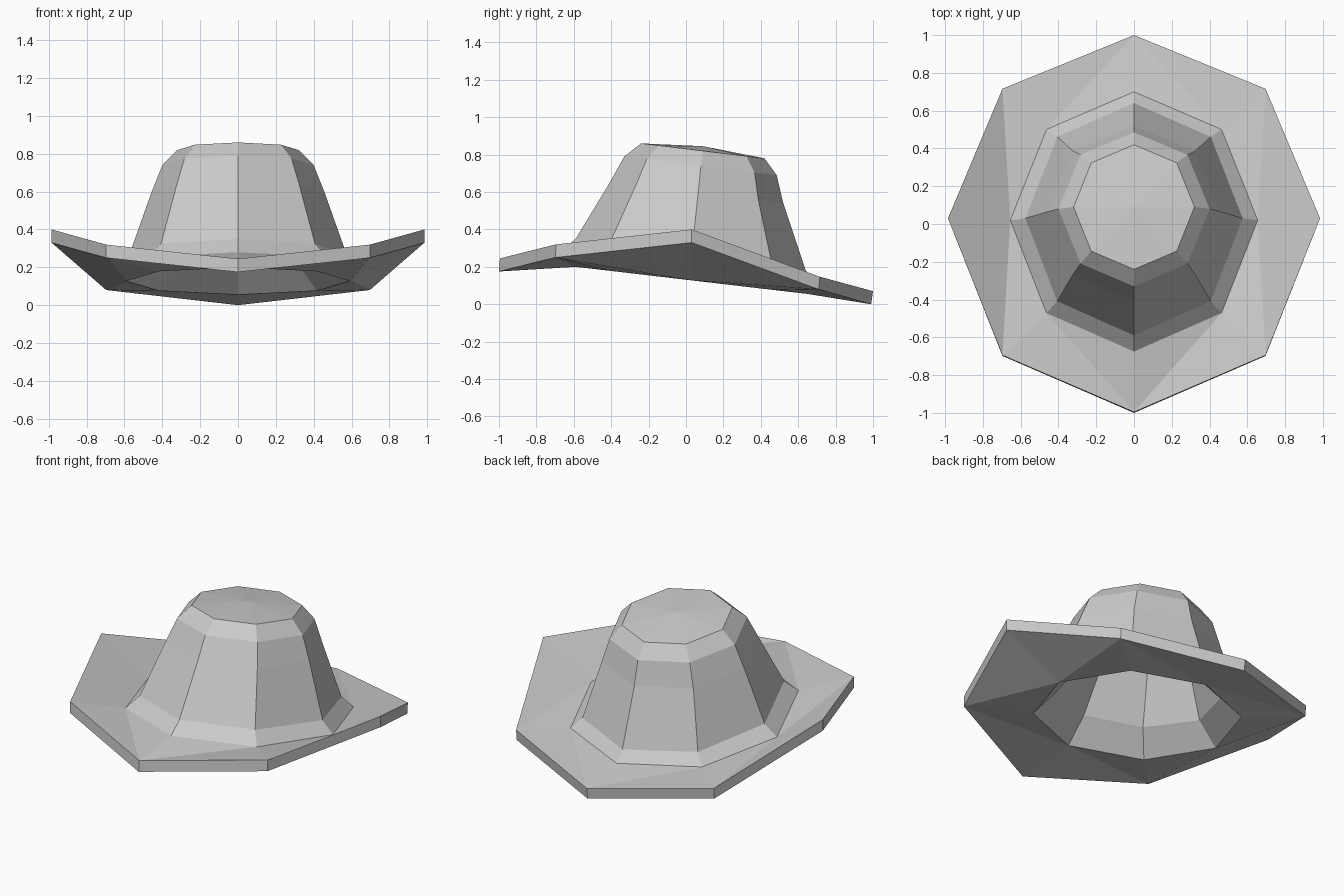
import bpy, bmesh, math

if "Cube" in bpy.data.objects:
    bpy.data.objects.remove(bpy.data.objects["Cube"])

# Each ring is half an octagon, front to back on the +x side (mirrored later).
# (half width, front y, side y, back y, [5 heights from front to back])
def slope(front, back):
    return [front + (back - front) * t for t in (0, 0.146, 0.5, 0.854, 1)]

RINGS = [
    (0.59, -0.59, 0.03, 0.65, slope(0.20, 0.055)),              # lower opening
    (0.985, -1.00, 0.03, 0.99, [0.175, 0.25, 0.33, 0.08, 0.0]),  # brim edge, bottom
    (0.985, -0.995, 0.03, 1.00, [0.245, 0.32, 0.40, 0.147, 0.07]),  # brim edge, top
    (0.655, -0.675, 0.02, 0.70, slope(0.28, 0.115)),            # foot of crown
    (0.575, -0.59, 0.03, 0.64, slope(0.35, 0.18)),              # crown base
    (0.457, -0.405, 0.065, 0.52, slope(0.655, 0.54)),           # crown middle
    (0.40, -0.33, 0.08, 0.485, slope(0.79, 0.69)),              # shoulder
    (0.32, -0.24, 0.09, 0.42, slope(0.86, 0.78)),               # top rim
]
TOP = (0, 0.09, 0.845)
LINING = [
    (0.46, -0.45, 0.04, 0.53, slope(0.34, 0.18)),
    (0.36, -0.29, 0.07, 0.42, slope(0.60, 0.49)),
    (0.31, -0.23, 0.08, 0.39, slope(0.70, 0.61)),
    (0.25, -0.16, 0.09, 0.34, slope(0.75, 0.68)),
]
LINING_TOP = (0, 0.09, 0.735)

bm = bmesh.new()

def ring(w, yf, ym, yb, zs):
    verts = []
    for k, z in enumerate(zs):
        a = k * math.pi / 4
        reach = ym - yf if k < 2 else yb - ym
        x = 0 if k in (0, 4) else w * math.sin(a)
        verts.append(bm.verts.new((x, ym - reach * math.cos(a), z)))
    return verts

def bridge(a, b, diagonals=None):
    """Join two rings; diagonals: per side, True runs a[k]-b[k+1], else a[k+1]-b[k]."""
    for k in range(4):
        q = (a[k], a[k + 1], b[k + 1], b[k])
        if diagonals is None:
            bm.faces.new(q)
        elif diagonals[k]:
            bm.faces.new((q[0], q[1], q[2]))
            bm.faces.new((q[0], q[2], q[3]))
        else:
            bm.faces.new((q[0], q[1], q[3]))
            bm.faces.new((q[1], q[2], q[3]))

def cap(r, point):
    centre = bm.verts.new(point)
    for k in range(4):
        bm.faces.new((r[k], r[k + 1], centre))

# Brim and outer crown
outer = [ring(*r) for r in RINGS]
bridge(outer[0], outer[1], (True, False, True, False))
bridge(outer[1], outer[2])
bridge(outer[2], outer[3], (True, True, False, False))
for lower, upper in zip(outer[3:], outer[4:]):
    bridge(lower, upper)
cap(outer[-1], TOP)

# Hollow inside of the crown
inner = [outer[0]] + [ring(*r) for r in LINING]
for lower, upper in zip(inner, inner[1:]):
    bridge(upper, lower)
cap(inner[-1][::-1], LINING_TOP)

bmesh.ops.recalc_face_normals(bm, faces=bm.faces)
mesh = bpy.data.meshes.new("hat")
bm.to_mesh(mesh)
bm.free()
# Face the half shell outwards: the top cap must point up
if max(mesh.polygons, key=lambda p: p.center.z).normal.z < 0:
    mesh.flip_normals()
hat = bpy.data.objects.new("hat", mesh)
bpy.context.collection.objects.link(hat)

# Other half
mirror = hat.modifiers.new("mirror", 'MIRROR')
mirror.use_clip = True
mirror.merge_threshold = 0.001
